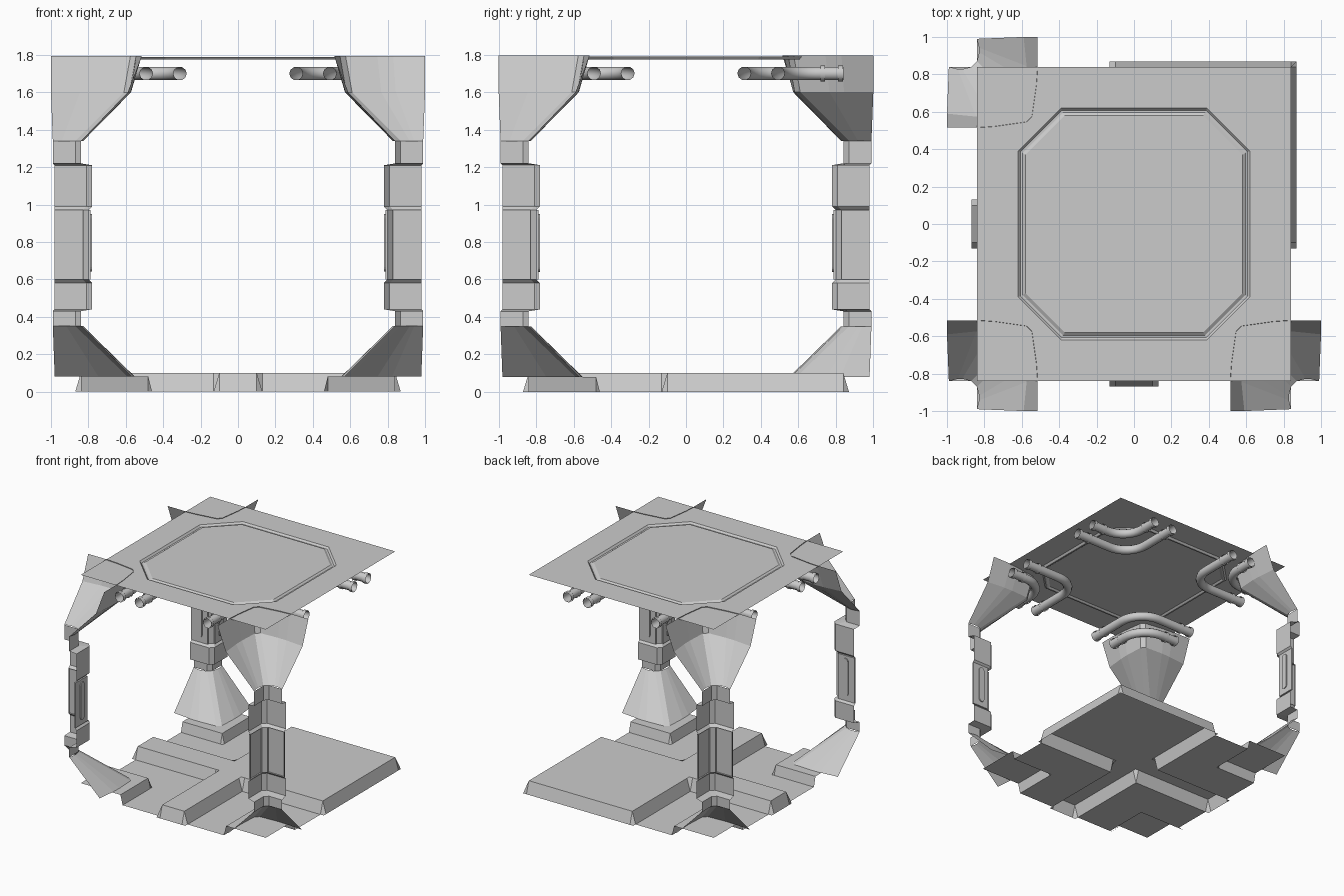
import bpy, bmesh, math
from mathutils import Vector, Matrix

old = bpy.data.objects.get("Cube")
if old:
    bpy.data.objects.remove(old, do_unlink=True)

grey = bpy.data.materials.new("light_grey")
grey.use_nodes = True
COLOUR = (0.6, 0.6, 0.6, 1)
grey.diffuse_color = COLOUR
grey.node_tree.nodes["Principled BSDF"].inputs["Base Color"].default_value = COLOUR


def finish(name, bm):
    """Turn a bmesh into a named object."""
    me = bpy.data.meshes.new(name)
    bm.to_mesh(me)
    bm.free()
    me.materials.append(grey)
    ob = bpy.data.objects.new(name, me)
    bpy.context.collection.objects.link(ob)
    return ob


def loft(bm, rings, flip=False, closed=False):
    """Bridge rings of points with quads."""
    rows = [[bm.verts.new(p) for p in ring] for ring in rings]
    n = len(rows[0])
    for a, b in zip(rows, rows[1:]):
        for i in range(n if closed else n - 1):
            j = (i + 1) % n
            quad = (a[i], a[j], b[j], b[i])
            bm.faces.new(quad[::-1] if flip else quad)
    return rows


def section(z, apex, tip, end, sx, sy, folds=(), chamfer=0.03):
    """V-shaped wall section whose apex points to the room centre."""
    arm = [(end, tip)]
    for f in folds:
        x = end + (apex + chamfer - end) * f
        arm.append((x, tip + (apex - tip) * f - 0.012))
    arm.append((apex + chamfer, apex))
    pts = arm + [(y, x) for x, y in reversed(arm)]
    return [(sx * x, sy * y, z) for x, y in pts]


# Floor: sunken channels between a large slab, two strips and corner blocks
def floor_height(x, y):
    if max(abs(x), abs(y)) > 0.85:
        return 0
    if x > -0.12 and y > -0.12:
        return 0.1
    if (abs(x) < 0.12 and y < 0) or (abs(y) < 0.12 and x < 0):
        return 0.1
    if abs(x) > 0.47 and abs(y) > 0.47:
        return 0.08
    return 0


half = [0.1, 0.13, 0.46, 0.48, 0.84, 0.87]
lines = [-v for v in reversed(half)] + half
bm = bmesh.new()
grid = [[bm.verts.new((x, y, floor_height(x, y))) for x in lines] for y in lines]
for j in range(len(lines) - 1):
    for i in range(len(lines) - 1):
        quad = (grid[j][i], grid[j][i + 1], grid[j + 1][i + 1], grid[j + 1][i])
        mid = sum((v.co for v in quad), Vector()) / 4
        inside = max(abs(mid.x), abs(mid.y)) < 0.84
        if inside or max(v.co.z for v in quad) > 0.09:
            bm.faces.new(quad)
bmesh.ops.delete(bm, geom=[v for v in bm.verts if not v.link_faces], context='VERTS')
bmesh.ops.dissolve_limit(bm, angle_limit=0.01, verts=bm.verts, edges=bm.edges)
finish("floor", bm)


# Ceiling: square plate with a grooved octagon
def octagon(r, z, cut):
    pts = [(r, -cut), (r, cut), (cut, r), (-cut, r), (-r, cut), (-r, -cut), (-cut, -r), (cut, -r)]
    return [(x, y, z) for x, y in pts]


bm = bmesh.new()
rings = [octagon(0.84, 1.79, 0.84), octagon(0.62, 1.79, 0.39), octagon(0.607, 1.775, 0.385),
         octagon(0.595, 1.775, 0.38), octagon(0.58, 1.787, 0.37)]
rows = loft(bm, rings, closed=True)
bm.faces.new(rows[-1])
bmesh.ops.remove_doubles(bm, verts=bm.verts, dist=0.0005)
finish("ceiling", bm)


# Pillars with flared heads and feet
PILLAR = [(0.35, 0.84), (0.43, 0.84), (0.44, 0.78), (0.58, 0.78), (0.6, 0.80),
          (0.97, 0.80), (0.99, 0.78), (1.21, 0.78), (1.22, 0.84), (1.34, 0.84)]
HEAD = [(1.34, 0.84, 0.84, 0.99), (1.6, 0.58, 0.59, 1), (1.795, 0.545, 0.515, 1)]
FOOT = [(0.08, 0.56, 0.57, 0.98), (0.35, 0.84, 0.84, 0.99)]

for side, sx, sy in (("front_right", -1, -1), ("front_left", 1, -1), ("back_right", -1, 1)):
    flip = sx * sy > 0
    for part, levels in (("pillar_head", HEAD), ("pillar_foot", FOOT)):
        bm = bmesh.new()
        loft(bm, [section(z, a, t, e, sx, sy, (0.4, 0.6)) for z, a, t, e in levels], flip)
        finish(f"{part}_{side}", bm)

    # Pillar skin with two clamps and a panel on each arm between them
    bm = bmesh.new()
    loft(bm, [section(z, a, a, 0.98 if a < 0.83 else 0.99, sx, sy) for z, a in PILLAR], flip)
    panels = [f for f in bm.faces if 0.7 < f.calc_center_median().z < 0.9 and f.calc_area() > 0.03]
    bmesh.ops.inset_individual(bm, faces=panels, thickness=0.02)
    for f in panels:
        c = f.calc_center_median()
        shift = Vector((-sx, 0, 0)) if abs(c.x) < abs(c.y) else Vector((0, -sy, 0))
        bmesh.ops.translate(bm, verts=f.verts, vec=shift * 0.012)
    finish(f"pillar_{side}", bm)

    # Rounded slot plate on each panel
    for arm in range(2):
        bm = bmesh.new()
        rim = []
        for k in range(18):
            ang = math.pi * (k if k < 9 else k - 1) / 8 if k < 9 else math.pi * (k - 1) / 8
            u, w = 0.024 * math.cos(ang), 0.024 * math.sin(ang)
            z = 0.795 + w + (0.13 if k < 9 else -0.13)
            rim.append((0.9 + u, z))
        outer = [(0.788, y, z) for y, z in rim]
        inner = [(0.78, y, z) for y, z in rim]
        pts = [[(sx * (y if arm else x), sy * (x if arm else y), z) for x, y, z in ring]
               for ring in (outer, inner)]
        rows = loft(bm, pts, closed=True)
        bm.faces.new(rows[-1])
        bmesh.ops.recalc_face_normals(bm, faces=bm.faces)
        finish(f"slot_{side}_{arm + 1}", bm)


# Bent pipes with collars under each ceiling corner
PIPE_Z, BEND = 1.7, 0.2
for side, sx, sy in (("front_right", -1, -1), ("front_left", 1, -1),
                     ("back_right", -1, 1), ("back_left", 1, 1)):
    for label, d in (("inner", 0.31), ("outer", 0.49)):
        path = [(0.84, d)]
        for k in range(9):
            ang = math.pi * (1.5 - k / 16)
            path.append((d + BEND + BEND * math.cos(ang), d + BEND + BEND * math.sin(ang)))
        path.append((d, 0.84))
        cu = bpy.data.curves.new("pipe", 'CURVE')
        cu.dimensions = '3D'
        cu.bevel_depth = 0.036
        cu.bevel_resolution = 3
        sp = cu.splines.new('POLY')
        sp.points.add(len(path) - 1)
        for pt, (x, y) in zip(sp.points, path):
            pt.co = (sx * x, sy * y, PIPE_Z, 1)
        cu.materials.append(grey)
        pipe = bpy.data.objects.new(f"pipe_{label}_{side}", cu)
        bpy.context.collection.objects.link(pipe)
        bpy.ops.object.select_all(action='DESELECT')
        pipe.select_set(True)
        bpy.context.view_layer.objects.active = pipe
        bpy.ops.object.convert(target='MESH')
        bpy.ops.object.shade_smooth_by_angle(angle=math.radians(40))

        bm = bmesh.new()
        for along in (0.73, 0.825):
            for axis, loc in (('Y', (along, d)), ('X', (d, along))):
                place = Matrix.Translation((sx * loc[0], sy * loc[1], PIPE_Z))
                turn = Matrix.Rotation(math.pi / 2, 4, axis)
                bmesh.ops.create_cone(bm, cap_ends=False, segments=16, radius1=0.042,
                                      radius2=0.042, depth=0.025, matrix=place @ turn)
        collar = finish(f"collars_{label}_{side}", bm)
        bpy.ops.object.select_all(action='DESELECT')
        collar.select_set(True)
        bpy.context.view_layer.objects.active = collar
        bpy.ops.object.shade_smooth_by_angle(angle=math.radians(40))
